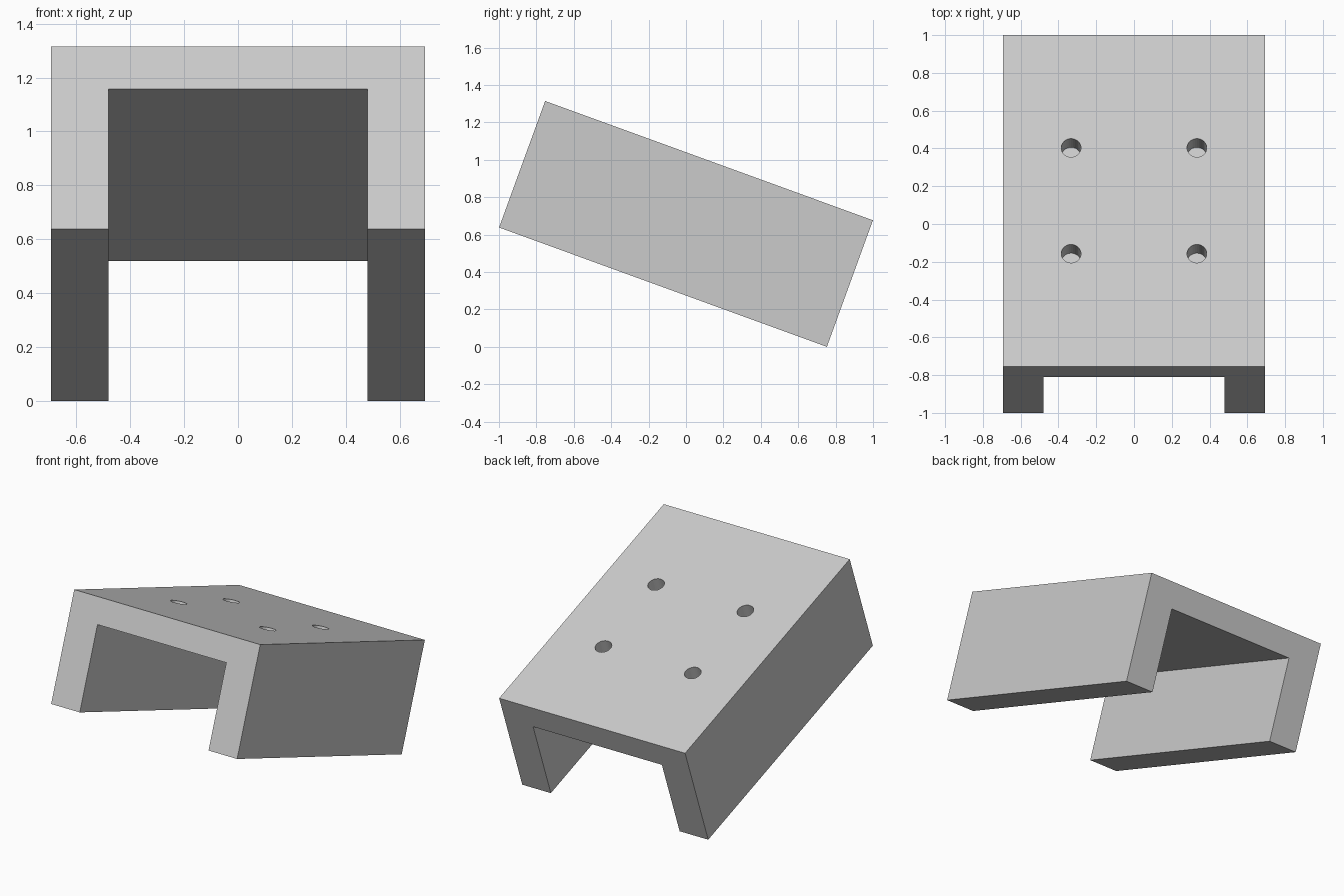
import bpy, bmesh, math
from mathutils import Matrix

cube = bpy.data.objects.get("Cube")
if cube:
    bpy.data.objects.remove(cube, do_unlink=True)

LENGTH, HEIGHT, HALF_W, HALF_IN = 1.865, 0.72, 0.693, 0.48
PLATE, HOLE_R, HOLE_DEPTH = 0.167, 0.052, 0.135
TILT = Matrix.Translation((0, 0, 0.657)) @ Matrix.Rotation(math.radians(-20), 4, 'X')

# Single grey material
grey = bpy.data.materials.new("light grey")
grey.use_nodes = True
colour = (0.6, 0.6, 0.6, 1)
grey.diffuse_color = colour
grey.node_tree.nodes["Principled BSDF"].inputs["Base Color"].default_value = colour


def add_object(name, bm):
    bmesh.ops.recalc_face_normals(bm, faces=bm.faces)
    mesh = bpy.data.meshes.new(name)
    bm.to_mesh(mesh)
    bm.free()
    mesh.materials.append(grey)
    obj = bpy.data.objects.new(name, mesh)
    bpy.context.collection.objects.link(obj)
    obj.matrix_world = TILT
    return obj


# Channel bracket: U profile extruded along its length
top, bottom = HEIGHT / 2, -HEIGHT / 2
half = [(HALF_IN, top - PLATE), (HALF_IN, bottom), (HALF_W, bottom), (HALF_W, top)]
profile = half + [(-x, z) for x, z in reversed(half)]
bm = bmesh.new()
face = bm.faces.new([bm.verts.new((x, -LENGTH / 2, z)) for x, z in profile])
ext = bmesh.ops.extrude_face_region(bm, geom=[face])
moved = [v for v in ext["geom"] if isinstance(v, bmesh.types.BMVert)]
bmesh.ops.translate(bm, verts=moved, vec=(0, LENGTH, 0))
bracket = add_object("channel_bracket", bm)

# Four blind screw holes in the top plate
bm = bmesh.new()
for x in (-0.333, 0.333):
    for y in (-0.298, 0.298):
        bmesh.ops.create_cone(bm, cap_ends=True, segments=32, radius1=HOLE_R,
                              radius2=HOLE_R, depth=2 * HOLE_DEPTH,
                              matrix=Matrix.Translation((x, y, top)))
cutter = add_object("hole_cutter", bm)
cutter.hide_render = True
cutter.hide_viewport = True

cut = bracket.modifiers.new("screw_holes", 'BOOLEAN')
cut.operation = 'DIFFERENCE'
cut.solver = 'EXACT'
cut.object = cutter
